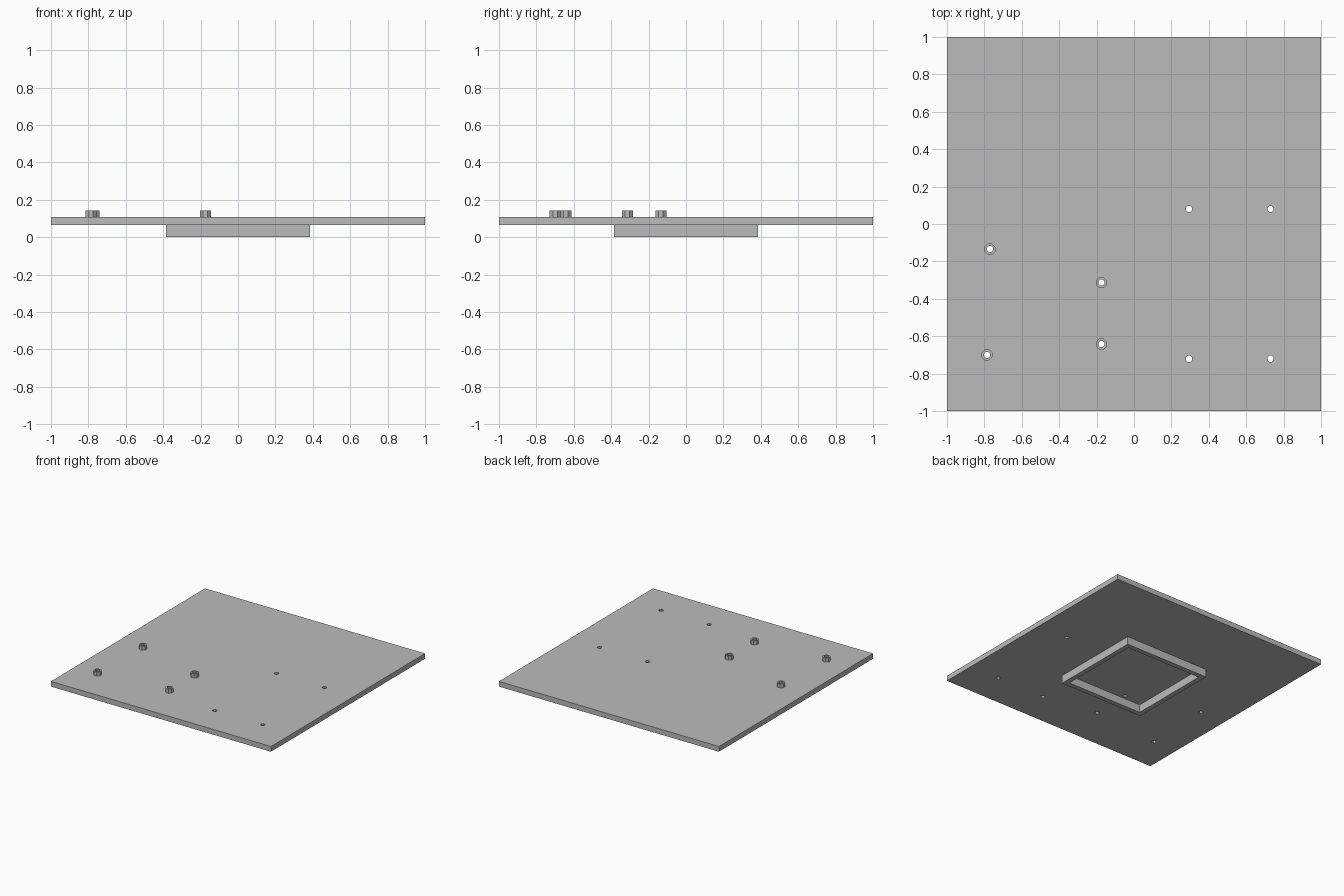
import bpy
import math

cube = bpy.data.objects.get("Cube")
if cube:
    bpy.data.objects.remove(cube, do_unlink=True)

grey = bpy.data.materials.new("plain_grey")
grey.use_nodes = True
grey.diffuse_color = (0.5, 0.5, 0.5, 1)
grey.node_tree.nodes["Principled BSDF"].inputs["Base Color"].default_value = (0.5, 0.5, 0.5, 1)

SIDES = 8
FRAME_H, PLATE_TOP, BOSS_TOP = 0.065, 0.108, 0.142
BOSS_R, HOLE_R = 0.031, 0.018
bosses = [(-0.77, -0.134), (-0.786, -0.70), (-0.174, -0.313), (-0.174, -0.642)]
plain_holes = [(x, y) for x in (0.294, 0.73) for y in (0.08, -0.72)]


def finish(name):
    ob = bpy.context.object
    ob.name = name
    ob.data.materials.append(grey)
    return ob


def box(name, half, z0, z1):
    bpy.ops.mesh.primitive_cube_add(size=1, location=(0, 0, (z0 + z1) / 2))
    bpy.context.object.scale = (2 * half, 2 * half, z1 - z0)
    bpy.ops.object.transform_apply(location=True, rotation=False, scale=True)
    return finish(name)


def post(name, radius, x, y, z0, z1):
    bpy.ops.mesh.primitive_cylinder_add(
        vertices=SIDES, radius=radius, depth=z1 - z0,
        location=(x, y, (z0 + z1) / 2), rotation=(0, 0, math.pi / SIDES))
    return finish(name)


def cut(ob, cutter):
    cutter.hide_render = True
    mod = ob.modifiers.new("cut", 'BOOLEAN')
    mod.operation = 'DIFFERENCE'
    mod.solver = 'EXACT'
    mod.object = cutter
    bpy.context.view_layer.objects.active = ob
    bpy.ops.object.modifier_apply(modifier=mod.name)
    bpy.data.objects.remove(cutter, do_unlink=True)


# Base plate with all through holes
plate = box("base_plate", 1.0, FRAME_H, PLATE_TOP)
for x, y in bosses + plain_holes:
    cut(plate, post("hole_cutter", HOLE_R, x, y, 0, 0.2))

# Hollow standoffs on the top
for i, (x, y) in enumerate(bosses):
    standoff = post(f"standoff_{i + 1}", BOSS_R, x, y, PLATE_TOP, BOSS_TOP)
    cut(standoff, post("hole_cutter", HOLE_R, x, y, 0, 0.2))

# Square locating frame underneath, open at the bottom
frame = box("underside_frame", 0.385, 0, FRAME_H)
cut(frame, box("frame_cutter", 0.345, -0.1, 0.2))
